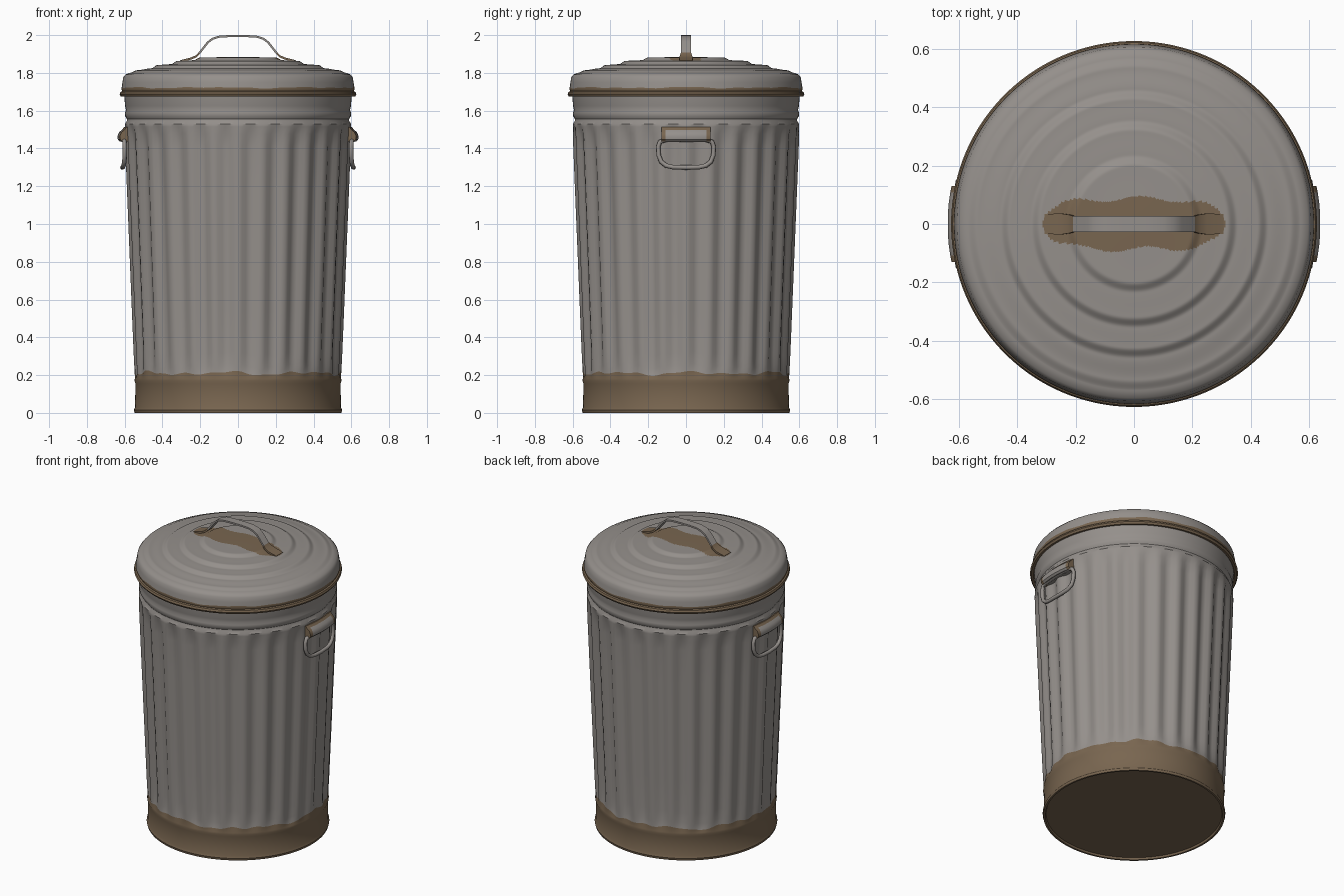
import bpy, bmesh, math
from math import sin, cos, pi, hypot

if "Cube" in bpy.data.objects:
    bpy.data.objects.remove(bpy.data.objects["Cube"])

SEG, FLUTES = 168, 28


def material(name, rgb):
    m = bpy.data.materials.new(name)
    m.diffuse_color = (*rgb, 1)
    m.use_nodes = True
    m.node_tree.nodes["Principled BSDF"].inputs["Base Color"].default_value = m.diffuse_color
    return m


STEEL = material("grey steel", (0.30, 0.278, 0.26))
RUST = material("brown rust", (0.19, 0.132, 0.08))


def finish(name, bm, is_rust, angle=35):
    """Turn a bmesh into a smooth object; is_rust(face centre) picks the colour."""
    bmesh.ops.recalc_face_normals(bm, faces=bm.faces)
    for f in bm.faces:
        f.material_index = int(is_rust(f.calc_center_median()))
    me = bpy.data.meshes.new(name)
    bm.to_mesh(me)
    bm.free()
    me.materials.append(STEEL)
    me.materials.append(RUST)
    ob = bpy.data.objects.new(name, me)
    bpy.context.collection.objects.link(ob)
    bpy.ops.object.select_all(action='DESELECT')
    ob.select_set(True)
    bpy.context.view_layer.objects.active = ob
    bpy.ops.object.shade_smooth_by_angle(angle=math.radians(angle))
    return ob


def revolve(rings):
    """Rings are functions angle -> (radius, z); both ends are capped."""
    bm = bmesh.new()
    loops = []
    for ring in rings:
        loop = []
        for i in range(SEG):
            a = 2 * pi * i / SEG
            r, z = ring(a)
            loop.append(bm.verts.new((r * cos(a), r * sin(a), z)))
        loops.append(loop)
    for lo, hi in zip(loops, loops[1:]):
        for i in range(SEG):
            j = (i + 1) % SEG
            bm.faces.new((lo[i], lo[j], hi[j], hi[i]))
    bm.faces.new(loops[0])
    bm.faces.new(loops[-1])
    return bm


def plain(r, z):
    return lambda a: (r, z)


def wobble(a):
    return 0.45 * sin(7 * a + 1) + 0.35 * sin(12 * a + 2) + 0.3 * sin(23 * a)


# Body: plain foot band, fluted wall, beaded collar
def rust_line(a):
    return 0.21 + 0.014 * wobble(a)


def fluted(t, amp):
    def ring(a):
        z0 = rust_line(a)
        wave = amp * (cos(FLUTES * a) - 0.8)
        return 0.546 + 0.053 * t + wave, z0 + (1.515 - z0) * t
    return ring


rings = [plain(0.53, 0.012), plain(0.535, 0.0), plain(0.547, 0.0), plain(0.551, 0.015),
         plain(0.545, 0.03), plain(0.543, 0.155), plain(0.548, 0.17), plain(0.546, 0.182)]
rings += [fluted(t, amp) for t, amp in
          ((0, 0.004), (0.03, 0.008), (0.08, 0.011), (0.25, 0.012), (0.5, 0.012),
           (0.75, 0.012), (0.92, 0.011), (0.97, 0.008), (1, 0.002))]
rings += [plain(*p) for p in ((0.599, 1.53), (0.589, 1.545), (0.588, 1.555), (0.597, 1.57),
                              (0.598, 1.59), (0.593, 1.605), (0.598, 1.625), (0.603, 1.69))]
finish("can_body", revolve(rings), lambda c: c.z < rust_line(math.atan2(c.y, c.x)))

# Lid: rusty rolled rim, stepped dome
STEPS = [(0.0, 1.884), (0.20, 1.882), (0.235, 1.867), (0.32, 1.864), (0.355, 1.846),
         (0.425, 1.842), (0.46, 1.824), (0.535, 1.814), (0.575, 1.80)]


def dome(r):
    for (r0, z0), (r1, z1) in zip(STEPS, STEPS[1:]):
        if r <= r1:
            t = (r - r0) / (r1 - r0)
            return z0 + (z1 - z0) * t * t * (3 - 2 * t)
    return STEPS[-1][1]


def rim_line(a):
    return 1.722 + 0.005 * wobble(a + 1)


rings = [plain(0.595, 1.69), plain(0.606, 1.676), plain(0.620, 1.675), plain(0.627, 1.687),
         plain(0.622, 1.699), plain(0.613, 1.703), plain(0.617, 1.712),
         lambda a: (0.616, rim_line(a)), plain(0.612, 1.75), plain(0.607, 1.778),
         plain(0.596, 1.791)]
n = 110
rings += [plain(0.575 * (1 - i / n), dome(0.575 * (1 - i / n))) for i in range(n)]


def lid_rust(c):
    r = hypot(c.x, c.y)
    if r > 0.55:
        return c.z < rim_line(math.atan2(c.y, c.x))
    if c.z < 1.7 or abs(c.x) > 0.312:
        return c.z < 1.7
    # rust stain under the handle
    half = 0.098 * (1 - (abs(c.x) / 0.312) ** 4) ** 0.5
    half *= 0.88 + 0.10 * sin(26 * c.x + (1 if c.y > 0 else 3.5))
    return abs(c.y) < half


finish("lid", revolve(rings), lid_rust)


def strip(profile, sections, place):
    """Closed profile points carried through sections by place(point, section)."""
    bm = bmesh.new()
    loops = [[bm.verts.new(place(p, s)) for p in profile] for s in sections]
    k = len(profile)
    for a, b in zip(loops, loops[1:]):
        for i in range(k):
            j = (i + 1) % k
            bm.faces.new((a[i], a[j], b[j], b[i]))
    bm.faces.new(loops[0])
    bm.faces.new(loops[-1])
    return bm


# Lid handle: bent flat strap with splayed rusty feet
half_path = [(-0.305, 1.862, .034), (-0.25, 1.876, .036), (-0.222, 1.888, .032),
             (-0.205, 1.905, .027), (-0.16, 1.962, .027), (-0.135, 1.981, .027),
             (-0.10, 1.992, .027), (-0.05, 1.995, .027)]
path = half_path + [(-x, z, w) for x, z, w in reversed(half_path)]
sections = []
for i, (x, z, w) in enumerate(path):
    a, b = path[max(i - 1, 0)], path[min(i + 1, len(path) - 1)]
    dx, dz = b[0] - a[0], b[1] - a[1]
    d = hypot(dx, dz)
    sections.append((x, z, w, -dz / d, dx / d))
finish("lid_handle",
       strip([(-1, -.006), (1, -.006), (1, .005), (-1, .005)], sections,
             lambda p, s: (s[0] + p[1] * s[3], p[0] * s[2], s[1] + p[1] * s[4])),
       lambda c: abs(c.x) > 0.2)


# Side handles: curved bracket and hanging ring, mirrored left and right
def tube(name, pts, radius, mat):
    cu = bpy.data.curves.new(name, 'CURVE')
    cu.dimensions = '3D'
    cu.bevel_depth = radius
    cu.bevel_resolution = 2
    sp = cu.splines.new('POLY')
    sp.points.add(len(pts) - 1)
    for q, p in zip(sp.points, pts):
        q.co = (*p, 1)
    sp.use_cyclic_u = True
    cu.materials.append(mat)
    ob = bpy.data.objects.new(name, cu)
    bpy.context.collection.objects.link(ob)
    bpy.ops.object.select_all(action='DESELECT')
    ob.select_set(True)
    bpy.context.view_layer.objects.active = ob
    bpy.ops.object.convert(target='MESH')
    bpy.ops.object.shade_smooth_by_angle(angle=math.radians(50))


BRACKET = [(.58, 1.512), (.604, 1.513), (.615, 1.498), (.630, 1.487), (.639, 1.465),
           (.637, 1.448), (.626, 1.437), (.606, 1.436), (.58, 1.436)]
half_ring = [(0.0, 1.445), (0.11, 1.445), (0.138, 1.435), (0.147, 1.41), (0.145, 1.365),
             (0.132, 1.33), (0.105, 1.309), (0.07, 1.301), (0.0, 1.299)]
ring = half_ring + [(-y, z) for y, z in reversed(half_ring[1:-1])]
for side, s in (("right", 1), ("left", -1)):
    ys = [-0.13, -0.108, -0.07, -0.03, 0.03, 0.07, 0.108, 0.13]
    finish(side + "_handle_bracket",
           strip(BRACKET, ys, lambda p, y: (s * (p[0] - y * y * 0.8), y, p[1])),
           lambda c: abs(c.y) > 0.108 or c.z > 1.5)
    tube(side + "_handle_ring",
         [(s * (0.612 - y * y * 0.6), y, z) for y, z in ring], 0.012, STEEL)
